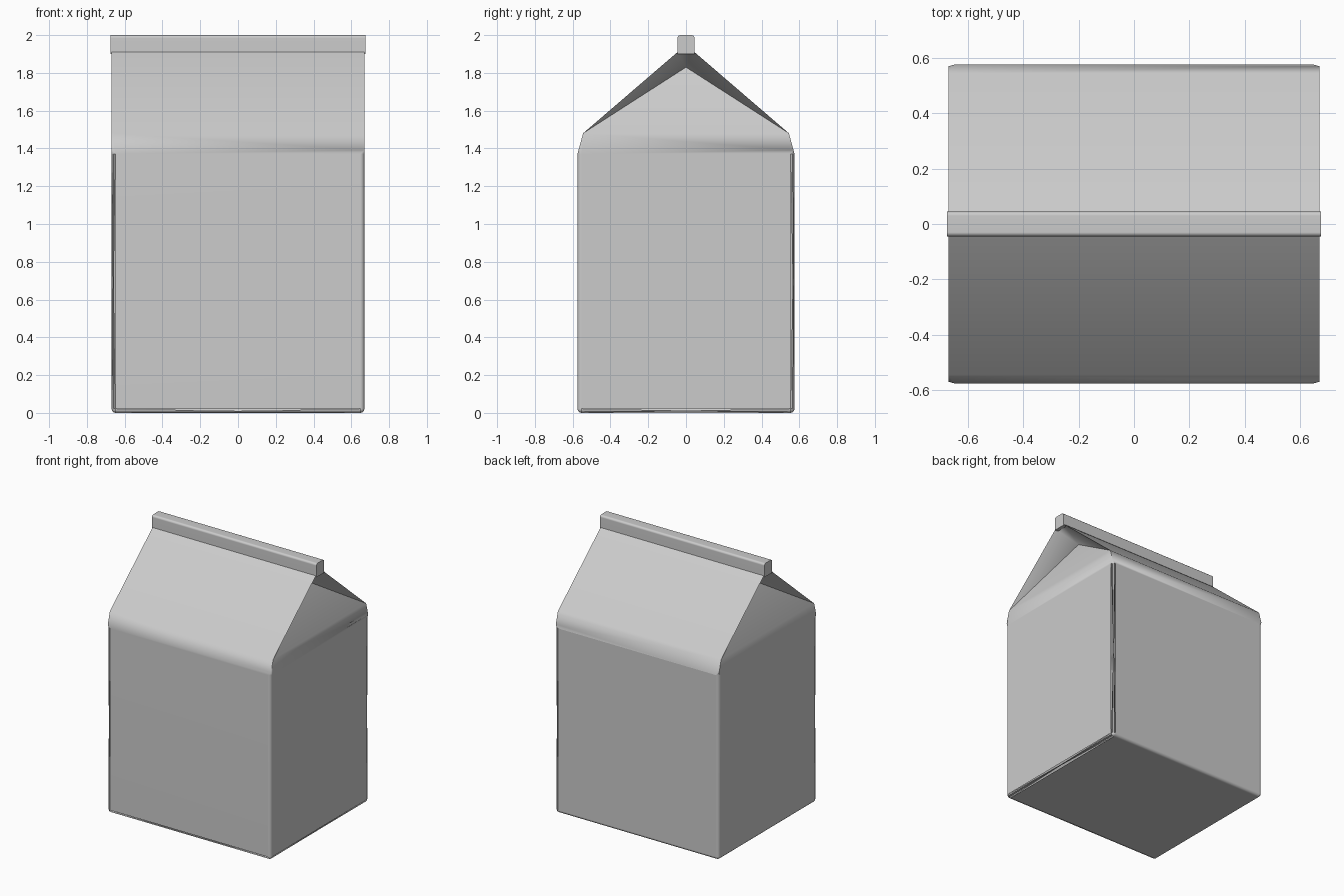
import bpy, bmesh

if "Cube" in bpy.data.objects:
    bpy.data.objects.remove(bpy.data.objects["Cube"])


def finish(name, bm):
    bmesh.ops.recalc_face_normals(bm, faces=bm.faces)
    mesh = bpy.data.meshes.new(name)
    bm.to_mesh(mesh)
    bm.free()
    ob = bpy.data.objects.new(name, mesh)
    bpy.context.collection.objects.link(ob)
    bpy.ops.object.select_all(action='DESELECT')
    ob.select_set(True)
    bpy.context.view_layer.objects.active = ob
    bpy.ops.object.shade_smooth_by_angle(angle=0.75)
    wn = ob.modifiers.new("weighted_normals", 'WEIGHTED_NORMAL')
    wn.keep_sharp = True
    return ob


# Carton body: side profile (y, z) swept along x, with folded-in gable ends
HALF_X = 0.67
half = [(0.575, 0.0), (0.575, 1.37), (0.545, 1.48), (0.045, 1.91)]
bm = bmesh.new()
ends = {}
for sx in (-1, 1):
    for sy in (-1, 1):
        ends[sx, sy] = [bm.verts.new((sx * HALF_X, sy * y, z)) for y, z in half]
    ends[sx] = bm.verts.new((sx * (HALF_X - 0.17), 0, 1.83))

# Front and back walls, shoulders and roof slopes
for sy in (-1, 1):
    a, b = ends[-1, sy], ends[1, sy]
    for i in range(3):
        bm.faces.new((a[i], b[i], b[i + 1], a[i + 1]))

# Side walls and gable folds
for sx in (-1, 1):
    f, k, apex = ends[sx, -1], ends[sx, 1], ends[sx]
    for i in range(2):
        bm.faces.new((f[i], k[i], k[i + 1], f[i + 1]))
    bm.faces.new((f[2], k[2], apex))
    bm.faces.new((f[3], f[2], apex))
    bm.faces.new((k[2], k[3], apex))
    bm.faces.new((k[3], f[3], apex))

# Bottom and roof top
for i in (0, 3):
    bm.faces.new((ends[-1, -1][i], ends[1, -1][i], ends[1, 1][i], ends[-1, 1][i]))

# Soft wall corners and bottom rim
rim = [e for e in bm.edges if min(v.co.z for v in e.verts) < 0.001]
bmesh.ops.bevel(bm, geom=rim, offset=0.022, segments=3, profile=0.5,
                affect='EDGES', clamp_overlap=True)
finish("carton_body", bm)

# Sealed top fin
bm = bmesh.new()
bmesh.ops.create_cube(bm, size=1)
for v in bm.verts:
    v.co = (v.co.x * 1.35, v.co.y * 0.09, 1.95 + v.co.z * 0.10)
top = [e for e in bm.edges if all(v.co.z > 1.99 for v in e.verts)
       and abs(e.verts[0].co.x - e.verts[1].co.x) > 1]
bmesh.ops.bevel(bm, geom=top, offset=0.015, segments=3, profile=0.5, affect='EDGES')
finish("top_fin", bm)
